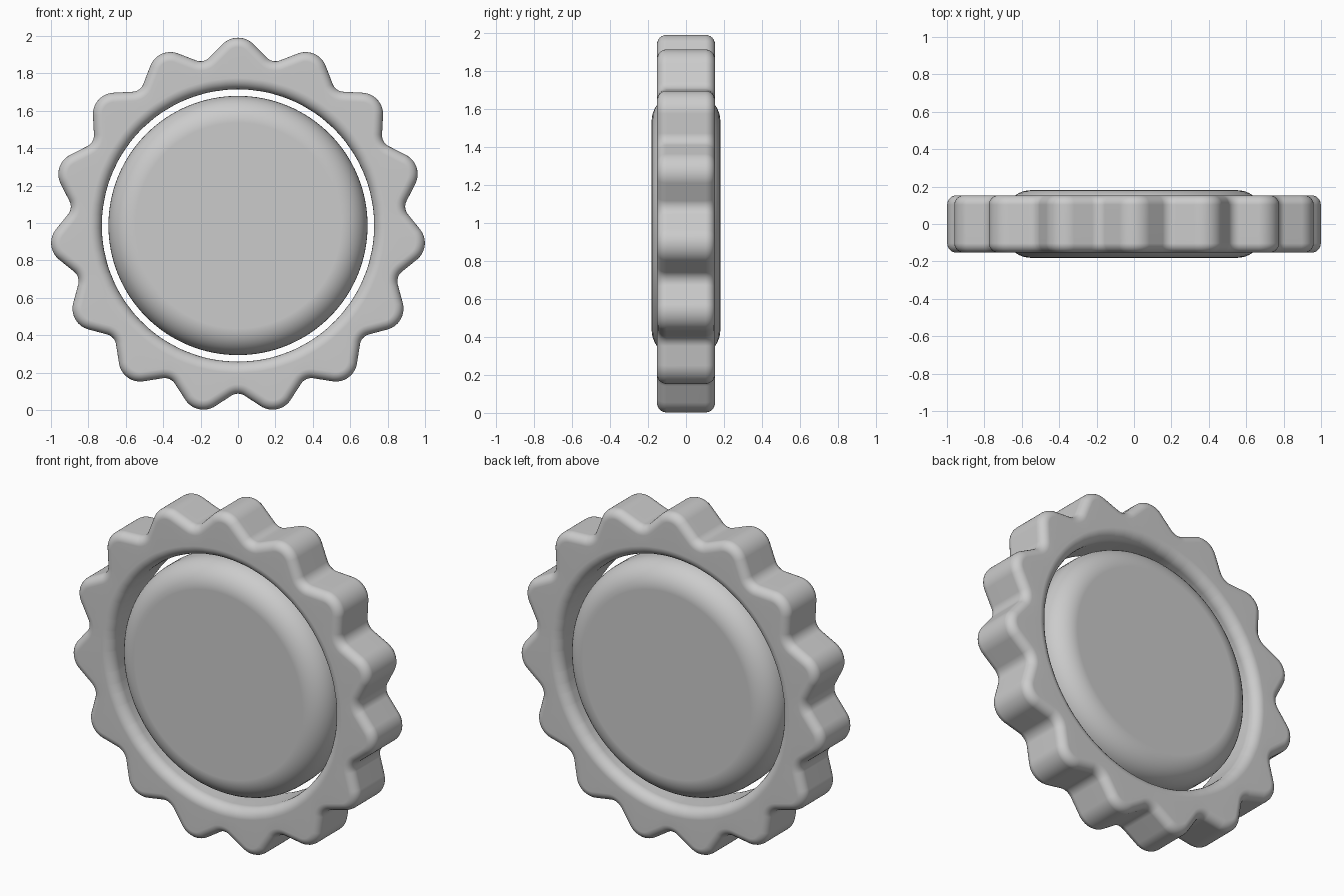
import bpy, bmesh
from math import sin, cos, pi, radians, hypot

if "Cube" in bpy.data.objects:
    bpy.data.objects.remove(bpy.data.objects["Cube"])

CZ = 0.987          # common centre height
LOBES = 15
HOLE_R = 0.728


def u(a):
    """Unit direction in the front plane, measured clockwise from up."""
    return sin(a), cos(a)


def finish(name, bm):
    bmesh.ops.recalc_face_normals(bm, faces=bm.faces)
    me = bpy.data.meshes.new(name)
    bm.to_mesh(me)
    bm.free()
    ob = bpy.data.objects.new(name, me)
    bpy.context.collection.objects.link(ob)
    ob.location.z = CZ
    bpy.ops.object.select_all(action='DESELECT')
    ob.select_set(True)
    bpy.context.view_layer.objects.active = ob
    bpy.ops.object.shade_smooth_by_angle(angle=radians(35))
    mod = ob.modifiers.new("weighted", 'WEIGHTED_NORMAL')
    mod.keep_sharp = True
    return ob


def bridge(bm, a, b):
    n = len(a)
    for i in range(n):
        j = (i + 1) % n
        bm.faces.new((a[i], a[j], b[j], b[i]))


def fillet(r, half, steps):
    """(inset, y) pairs from the front face round to the back face."""
    front = [(r * (1 - sin(t)), -(half - r) - r * cos(t))
             for t in (pi / 2 * i / steps for i in range(steps + 1))]
    return front + [(o, -y) for o, y in reversed(front)]


# Scalloped outline: rounded tips with small fillets in the valleys
step = 2 * pi / LOBES
flank = radians(45)
tip_r, tip_c, val_r = 0.115, 0.889, 0.065
k = flank - step / 2
sharp_r = (tip_c * cos(flank) + tip_r) / cos(k)
val_c = sharp_r + val_r / cos(k)
outline = []        # (x, z, normal x, normal z)
for i in range(LOBES):
    a0 = i * step
    cx, cz = u(a0)
    for s in range(15):
        nx, nz = u(a0 - flank + 2 * flank * s / 14)
        outline.append((cx * tip_c + nx * tip_r, cz * tip_c + nz * tip_r, nx, nz))
    cx, cz = u(a0 + step / 2)
    for s in range(9):
        nx, nz = u(a0 + step / 2 + k - 2 * k * s / 8)
        outline.append((cx * val_c - nx * val_r, cz * val_c - nz * val_r, nx, nz))

# Scalloped ring: closed sweep of outer wall and round hole
bm = bmesh.new()
loops = []
for o, y in fillet(0.05, 0.153, 6):
    loops.append([bm.verts.new((x - nx * o, y, z - nz * o)) for x, z, nx, nz in outline])
for o, y in reversed(fillet(0.06, 0.153, 6)):
    r = HOLE_R + o
    loops.append([bm.verts.new((x / hypot(x, z) * r, y, z / hypot(x, z) * r))
                  for x, z, nx, nz in outline])
for i in range(len(loops)):
    bridge(bm, loops[i], loops[(i + 1) % len(loops)])
finish("scalloped_ring", bm)

# Centre disc: flat faces with a broad rounded rim
bm = bmesh.new()
N = 128
loops = []
for o, y in fillet(0.143, 0.181, 10):
    r = 0.693 - o
    loops.append([bm.verts.new((r * sin(2 * pi * i / N), y, r * cos(2 * pi * i / N)))
                  for i in range(N)])
for a, b in zip(loops, loops[1:]):
    bridge(bm, a, b)
bm.faces.new(loops[0])
bm.faces.new(loops[-1])
finish("centre_disc", bm)
